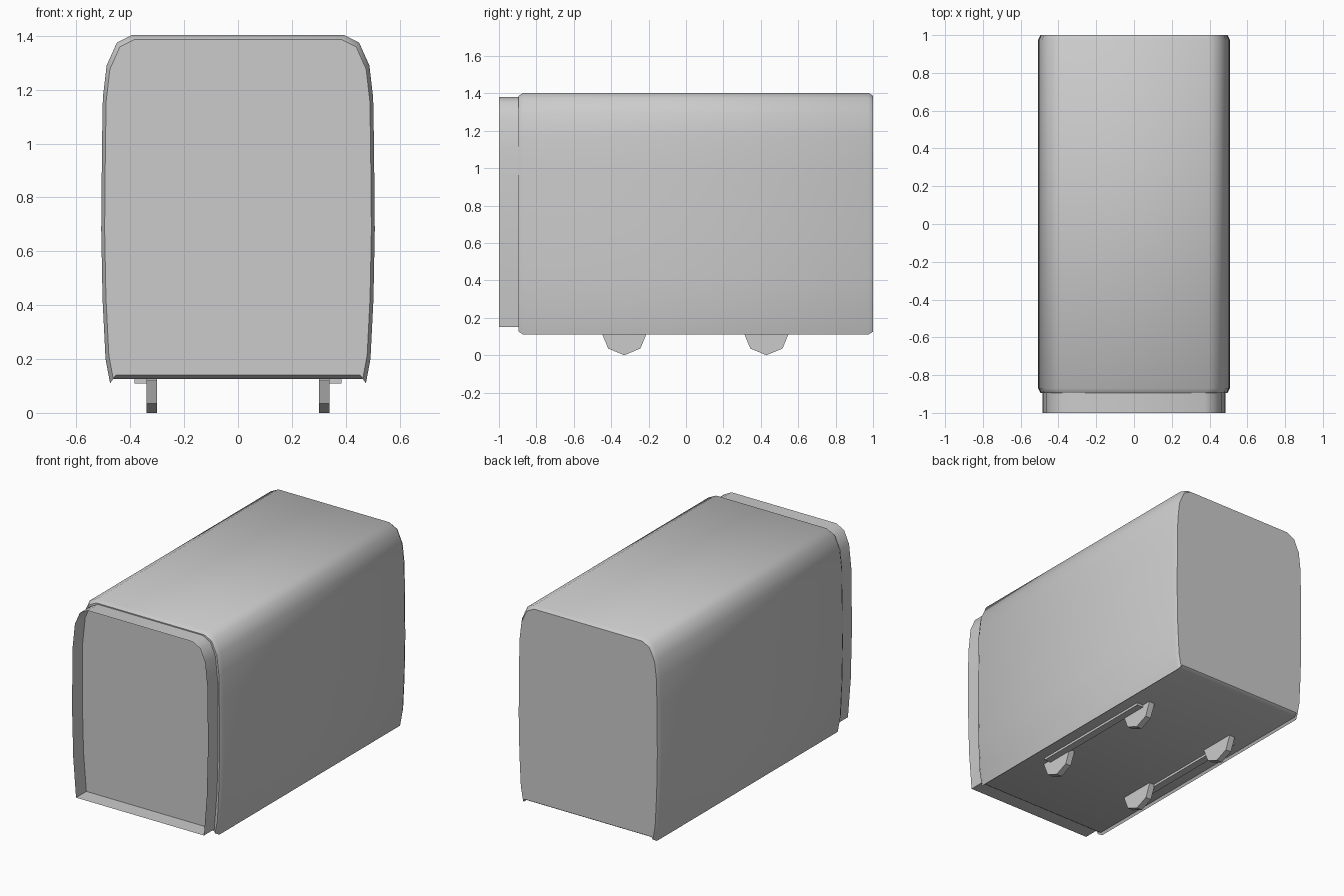
import bpy
import bmesh
import math

default = bpy.data.objects.get("Cube")
if default:
    bpy.data.objects.remove(default, do_unlink=True)

grey = bpy.data.materials.new("light_grey")
grey.use_nodes = True
colour = (0.6, 0.6, 0.6, 1)
grey.diffuse_color = colour
grey.node_tree.nodes["Principled BSDF"].inputs["Base Color"].default_value = colour


def mirrored(half):
    """Complete a right-hand x, z outline with its left-hand half."""
    return half + [(-x, z) for x, z in reversed(half)]


def scaled(outline, amount, mid):
    return [(x * amount, mid + (z - mid) * amount) for x, z in outline]


def finish(name, bm, smooth_angle=None):
    mesh = bpy.data.meshes.new(name)
    bm.to_mesh(mesh)
    bm.free()
    mesh.materials.append(grey)
    obj = bpy.data.objects.new(name, mesh)
    bpy.context.collection.objects.link(obj)
    if smooth_angle:
        bpy.ops.object.select_all(action="DESELECT")
        obj.select_set(True)
        bpy.context.view_layer.objects.active = obj
        bpy.ops.object.shade_smooth_by_angle(angle=math.radians(smooth_angle))
    return obj


def loft(name, sections, caps):
    """Join x, z outlines placed at successive y positions."""
    bm = bmesh.new()
    rings = [[bm.verts.new((x, y, z)) for x, z in outline] for y, outline in sections]
    for a, b in zip(rings, rings[1:]):
        for i in range(len(a)):
            j = (i + 1) % len(a)
            bm.faces.new((a[i], a[j], b[j], b[i]))
    if caps:
        bm.faces.new(rings[0])
        bm.faces.new(rings[-1])
    bmesh.ops.recalc_face_normals(bm, faces=bm.faces)
    return finish(name, bm, 40)


# Car body: bulging sides, rounded roof and small lips beside the floor
body = mirrored([(0.465, 0.125), (0.475, 0.11), (0.492, 0.2), (0.503, 0.42),
                 (0.508, 0.68), (0.505, 1.0), (0.502, 1.17), (0.488, 1.29),
                 (0.45, 1.375), (0.395, 1.403)])
rim = scaled(body, 0.975, 0.75)
loft("body", [(-0.895, rim), (-0.87, body), (0.975, body), (1.0, rim)], True)

# Open gangway collar in front of the end wall
collar = mirrored([(0.457, 0.15), (0.477, 0.4), (0.485, 0.7), (0.483, 1.1),
                   (0.465, 1.27), (0.43, 1.35), (0.375, 1.38)])
loft("gangway_collar", [(-1.0, collar), (-0.89, collar)], False)


def box(name, centre, size):
    bm = bmesh.new()
    bmesh.ops.create_cube(bm, size=1)
    bmesh.ops.scale(bm, verts=bm.verts, vec=size)
    bmesh.ops.translate(bm, verts=bm.verts, vec=centre)
    return finish(name, bm)


# Octagonal wheels half hidden by the floor, with narrow side beams
for side, label in ((1, "left"), (-1, "right")):
    for y, end in ((-0.33, "front"), (0.43, "rear")):
        bpy.ops.mesh.primitive_cylinder_add(vertices=8, radius=0.122, depth=0.04,
                                            location=(side * 0.32, y, 0.122),
                                            rotation=(0, math.pi / 2, 0))
        wheel = bpy.context.object
        wheel.name = f"{end}_{label}_wheel"
        wheel.data.materials.append(grey)
    box(f"{label}_beam", (side * 0.36, 0.05, 0.125), (0.05, 0.88, 0.03))
